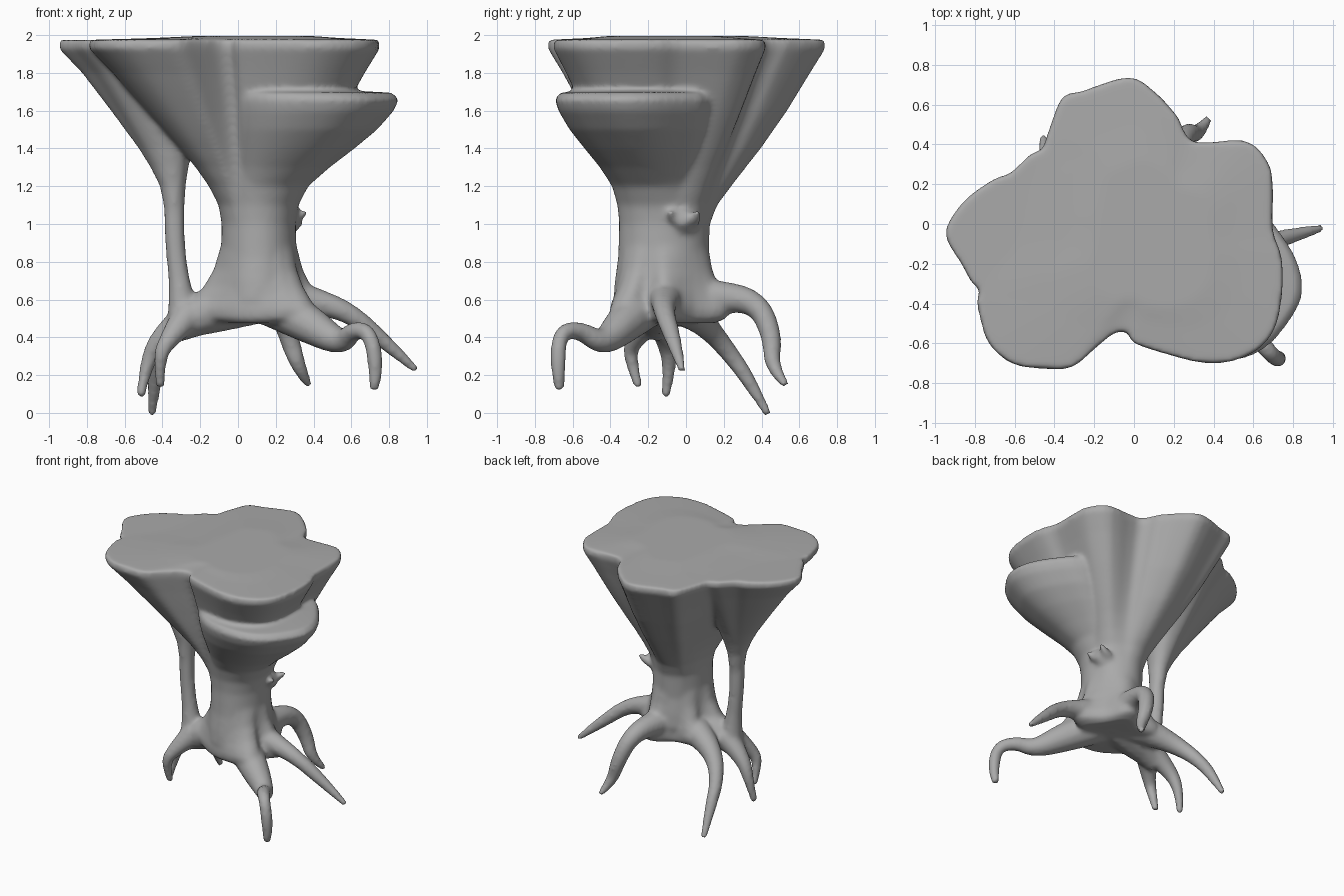
import bpy, bmesh, math
from mathutils import Vector

if "Cube" in bpy.data.objects:
    bpy.data.objects.remove(bpy.data.objects["Cube"], do_unlink=True)

grey = bpy.data.materials.new("stone_grey")
grey.use_nodes = True
grey.diffuse_color = (0.4, 0.4, 0.4, 1)
grey.node_tree.nodes["Principled BSDF"].inputs["Base Color"].default_value = (0.4, 0.4, 0.4, 1)
parts = []


def add_part(name, data):
    ob = bpy.data.objects.new(name, data)
    bpy.context.collection.objects.link(ob)
    parts.append(ob)


def rounded(outline, steps=3):
    """Closed smooth curve through the outline points."""
    pts, out = [Vector(p) for p in outline], []
    for i in range(len(pts)):
        a, b, c, d = (pts[(i + k) % len(pts)] for k in (-1, 0, 1, 2))
        for s in range(steps):
            t = s / steps
            out.append(b + (c - a) * (t / 2) + (a - b * 2.5 + c * 2 - d / 2) * t ** 2
                       + (b * 1.5 - a / 2 - c * 1.5 + d / 2) * t ** 3)
    return out


def flare(name, centre, radii, outline, levels, rear_bulge=0):
    """Loft from an elliptical stem to a lobed outline; levels are (z, blend, stem scale)."""
    c, bm, rings, stem = Vector(centre), bmesh.new(), [], []
    outline = rounded(outline)
    for p in outline:
        d = p - c
        a = math.atan2(d.y / radii[1], d.x / radii[0])
        stem.append(Vector((math.cos(a) * radii[0], math.sin(a) * radii[1])))
    # the rear swells out sooner
    power = [1 - rear_bulge * min(1, max(0, p.y - .1) * 2) for p in outline]
    for z, blend, scale in levels:
        rings.append([bm.verts.new((*(c + s * scale).lerp(p, blend ** e), z))
                      for s, p, e in zip(stem, outline, power)])
    n = len(outline)
    for lo, hi in zip(rings, rings[1:]):
        for i in range(n):
            bm.faces.new((lo[i], lo[(i + 1) % n], hi[(i + 1) % n], hi[i]))
    # fan caps
    for ring in (rings[0], rings[-1]):
        mid = bm.verts.new((c.x, c.y, ring[0].co.z))
        for i in range(n):
            bm.faces.new((ring[i], ring[(i + 1) % n], mid))
    bmesh.ops.recalc_face_normals(bm, faces=bm.faces)
    mesh = bpy.data.meshes.new(name)
    bm.to_mesh(mesh)
    bm.free()
    add_part(name, mesh)


def limb(name, points):
    """Tapered round limb; points are (x, y, z, radius)."""
    cu = bpy.data.curves.new(name, 'CURVE')
    cu.dimensions, cu.bevel_depth, cu.bevel_resolution = '3D', 1.0, 4
    cu.use_fill_caps = True
    sp = cu.splines.new('NURBS')
    sp.points.add(len(points) - 1)
    for q, (x, y, z, r) in zip(sp.points, points):
        q.co, q.radius = (x, y, z, 1), r
    sp.order_u, sp.use_endpoint_u, sp.resolution_u = 3, True, 6
    add_part(name, cu)


# Main trunk opening into the broad lobed top
WAIST, WAIST_R = (.11, -.12), (.2, .24)
flare("trunk", WAIST, WAIST_R, [
    (-.03, .74), (.1, .67), (.22, .54), (.25, .47), (.32, .41), (.56, .42), (.67, .32),
    (.7, .2), (.7, -.03), (.74, -.15), (.75, -.3), (.72, -.5), (.64, -.62), (.5, -.69),
    (.35, -.7), (.18, -.66), (0, -.6), (-.03, -.55), (-.1, -.55), (-.2, -.63), (-.31, -.72),
    (-.43, -.73), (-.6, -.71), (-.72, -.62), (-.77, -.5), (-.78, -.33), (-.6, -.1),
    (-.54, .15), (-.46, .38), (-.42, .5), (-.36, .64), (-.26, .67)],
    [(.5, 0, .7), (.52, 0, 1), (.6, 0, 1.1), (.7, 0, 1.07), (.82, 0, 1), (1, .005, .97),
     (1.1, .03, .98), (1.2, .1, 1), (1.3, .2, 1), (1.4, .32, 1), (1.6, .57, 1), (1.8, .82, 1),
     (1.93, 1, 1), (1.975, .99, 1), (1.985, .5, 1), (1.995, .2, 1)], .3)

# Webbed skirt spreading towards each root
flare("root_skirt", WAIST, WAIST_R, [
    (.49, -.14), (.47, -.07), (.32, .05), (.25, .22), (.15, .24), (.03, .11), (-.12, .13),
    (-.18, .07), (-.14, -.03), (-.29, -.11), (-.29, -.2), (-.12, -.3), (.06, -.38),
    (.36, -.42), (.43, -.33), (.36, -.22)],
    [(.475, .4, .9), (.5, .75, 1), (.55, .88, 1), (.6, .7, 1), (.67, .42, 1), (.76, .18, 1),
     (.9, 0, .98)])

# Lower shelf bulging from the front corner
flare("shelf", WAIST, WAIST_R, [
    (-.01, -.45), (.1, -.6), (.28, -.68), (.5, -.69), (.66, -.63), (.78, -.5), (.85, -.36),
    (.83, -.2), (.73, -.03), (.58, .12), (.3, .16), (.1, .1), (-.03, -.1)],
    [(1, 0, .95), (1.1, .03, .98), (1.2, .12, 1), (1.3, .33, 1), (1.4, .57, 1), (1.5, .79, 1),
     (1.6, .95, 1), (1.66, 1, 1), (1.695, .93, 1), (1.71, .4, 1)])

# Side lobe carried by the slim column
flare("side_lobe", (-.335, -.15), (.052, .06), [
    (-.78, -.33), (-.87, -.2), (-.95, -.06), (-.91, .05), (-.82, .15), (-.7, .23), (-.62, .26),
    (-.46, .38), (-.2, .3), (-.1, 0), (-.25, -.3), (-.55, -.4)],
    [(1.05, 0, .95), (1.2, .05, 1), (1.3, .14, 1), (1.4, .25, 1), (1.6, .51, 1), (1.8, .78, 1),
     (1.93, 1, 1), (1.975, .99, 1)])
limb("slim_column", [(-.335, -.15, 1.25, .058), (-.34, -.15, 1, .055), (-.325, -.15, .8, .053),
                     (-.305, -.15, .66, .06), (-.29, -.15, .5, .085)])

# Roots
limb("side_shoulder", [(.1, -.12, .62, .15), (-.08, -.14, .56, .13), (-.24, -.15, .51, .11),
                       (-.34, -.15, .43, .07)])
limb("side_root_a", [(-.25, -.13, .52, .09), (-.41, -.11, .41, .06), (-.49, -.08, .25, .037),
                     (-.515, -.11, .085, .024)])
limb("side_root_b", [(-.26, -.17, .52, .09), (-.37, -.28, .39, .05), (-.42, -.3, .29, .037),
                     (-.41, -.25, .135, .024)])
limb("rear_side_root", [(.06, -.06, .6, .13), (-.14, .01, .55, .1), (-.33, .11, .46, .065),
                        (-.42, .22, .33, .05), (-.44, .33, .18, .042), (-.455, .435, -.01, .022)])
limb("rear_root", [(.13, -.05, .6, .13), (.17, .16, .62, .09), (.21, .38, .59, .065),
                   (.27, .46, .4, .055), (.32, .45, .24, .042), (.375, .53, .145, .022)])
limb("left_root", [(.18, -.1, .62, .13), (.37, -.11, .6, .08), (.58, -.12, .54, .055),
                   (.75, -.07, .4, .047), (.945, -.02, .225, .022)])
limb("front_root", [(.14, -.18, .6, .13), (.36, -.32, .48, .11), (.55, -.44, .36, .065),
                    (.61, -.56, .44, .05), (.7, -.67, .43, .042), (.735, -.68, .24, .044),
                    (.72, -.67, .12, .026)])

# Broken branch stub on the trunk
limb("branch_stub", [(.2, -.02, .99, .1), (.28, -.02, 1.02, .075), (.335, -.02, 1.04, .04)])
for y in (-.08, .06):
    limb("stub_horn", [(.26, y / 2, 1.01, .04), (.33, y, 1.03, .028), (.355, y, 1.07, .018)])

# Gather every part into one mesh
bpy.context.view_layer.update()
deps = bpy.context.evaluated_depsgraph_get()
merged = bmesh.new()
for ob in parts:
    piece = bpy.data.meshes.new_from_object(ob.evaluated_get(deps))
    merged.from_mesh(piece)
    bpy.data.meshes.remove(piece)
for ob in parts:
    bpy.data.objects.remove(ob, do_unlink=True)
bmesh.ops.remove_doubles(merged, verts=merged.verts, dist=.0005)
mesh = bpy.data.meshes.new("tree_pedestal")
merged.to_mesh(mesh)
merged.free()
mesh.materials.append(grey)
body = bpy.data.objects.new("tree_pedestal", mesh)
bpy.context.collection.objects.link(body)

# Fuse it into one smooth organic body
fuse = body.modifiers.new("fuse", 'REMESH')
fuse.mode, fuse.voxel_size, fuse.use_smooth_shade = 'VOXEL', .014, True
soften = body.modifiers.new("soften", 'SMOOTH')
soften.factor, soften.iterations = .5, 12
